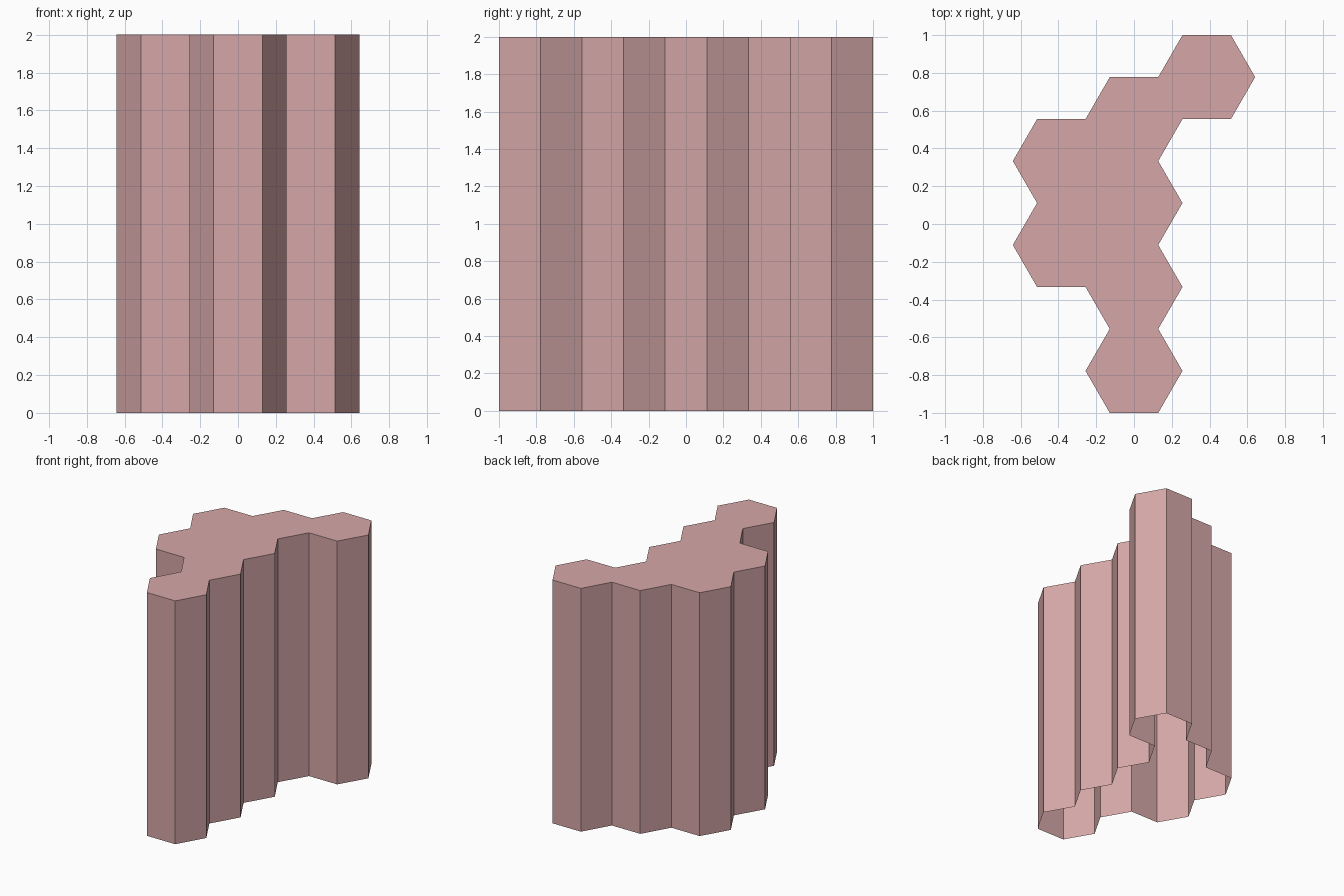
import bpy, bmesh
from math import cos, sin, pi, sqrt

if "Cube" in bpy.data.objects:
    bpy.data.objects.remove(bpy.data.objects["Cube"])

H = 4 / 9            # hexagon width across flats
R = H / sqrt(3)      # hexagon radius
HEIGHT = 2.0

# Cell centres as (column, y in units of H)
cells = [(0, -1.75), (0, -0.75), (0, 0.25), (0, 1.25),
         (-1, -0.25), (-1, 0.75), (1, 1.75)]

bm = bmesh.new()

# Hexagonal top tiles, joined edge to edge
for col, row in cells:
    cx, cy = col * 1.5 * R, row * H
    bm.faces.new([bm.verts.new((cx + R * cos(i * pi / 3), cy + R * sin(i * pi / 3), HEIGHT))
                  for i in range(6)])
bmesh.ops.remove_doubles(bm, verts=bm.verts[:], dist=0.001)

# Outer walls dropped from the outline; the underside stays open
outline = [e for e in bm.edges if e.is_boundary]
walls = bmesh.ops.extrude_edge_only(bm, edges=outline)["geom"]
for v in walls:
    if isinstance(v, bmesh.types.BMVert):
        v.co.z = 0.0

# Consistent normals with the top facing up
bmesh.ops.recalc_face_normals(bm, faces=bm.faces[:])
bm.normal_update()
top = max(bm.faces, key=lambda f: f.calc_center_median().z)
if top.normal.z < 0:
    bmesh.ops.reverse_faces(bm, faces=bm.faces[:])
bmesh.ops.dissolve_limit(bm, angle_limit=0.01, verts=bm.verts[:], edges=bm.edges[:])

mesh = bpy.data.meshes.new("hexagon_columns")
bm.to_mesh(mesh)
bm.free()
columns = bpy.data.objects.new("hexagon_columns", mesh)
bpy.context.collection.objects.link(columns)

# Dusty pink colour
pink = bpy.data.materials.new("dusty_pink")
pink.diffuse_color = (0.67, 0.39, 0.39, 1)
pink.use_nodes = True
pink.node_tree.nodes["Principled BSDF"].inputs["Base Color"].default_value = pink.diffuse_color
mesh.materials.append(pink)
